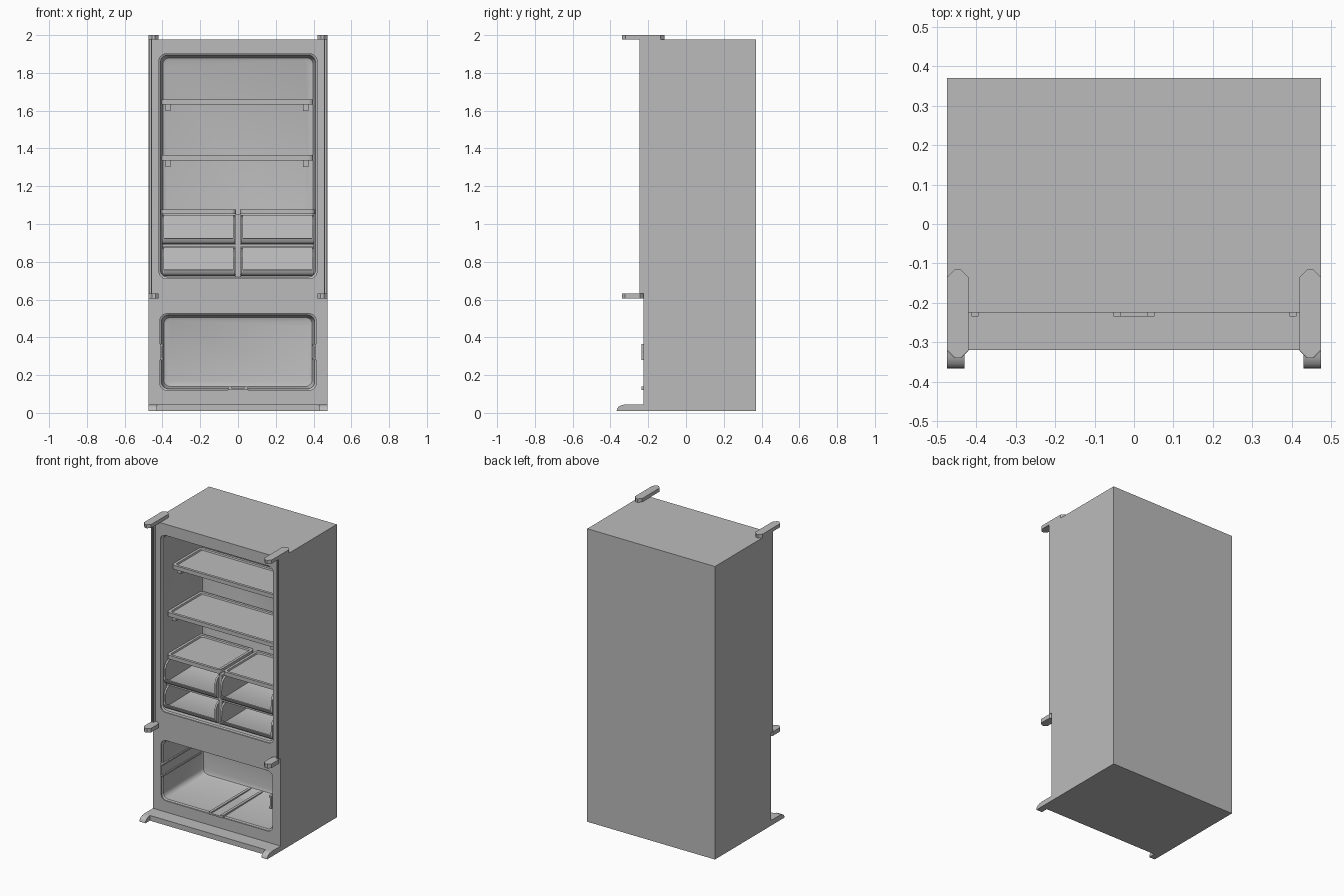
import bpy, bmesh, math
from mathutils import Vector

if "Cube" in bpy.data.objects:
    bpy.data.objects.remove(bpy.data.objects["Cube"])

grey = bpy.data.materials.new("light_grey")
grey.use_nodes = True
GREY = (0.5, 0.5, 0.5, 1)
grey.diffuse_color = GREY
grey.node_tree.nodes["Principled BSDF"].inputs["Base Color"].default_value = GREY


def finish(name, bm, smooth=False):
    bmesh.ops.recalc_face_normals(bm, faces=bm.faces)
    mesh = bpy.data.meshes.new(name)
    bm.to_mesh(mesh)
    bm.free()
    mesh.materials.append(grey)
    obj = bpy.data.objects.new(name, mesh)
    bpy.context.collection.objects.link(obj)
    if smooth:
        smooth_object(obj)
    return obj


def smooth_object(obj):
    bpy.ops.object.select_all(action='DESELECT')
    obj.select_set(True)
    bpy.context.view_layer.objects.active = obj
    bpy.ops.object.shade_smooth_by_angle(angle=math.radians(35))


def loft(name, rings, smooth=False):
    """Skin a stack of equal rings and cap both ends."""
    bm = bmesh.new()
    loops = [[bm.verts.new(p) for p in ring] for ring in rings]
    for a, b in zip(loops, loops[1:]):
        for i in range(len(a)):
            j = (i + 1) % len(a)
            bm.faces.new((a[i], a[j], b[j], b[i]))
    bm.faces.new(loops[0])
    bm.faces.new(loops[-1])
    return finish(name, bm, smooth)


def rounded(u0, u1, v0, v1, r, steps=6):
    """Points of a rounded rectangle in its own plane."""
    pts = []
    corners = ((u1 - r, v1 - r), (u0 + r, v1 - r), (u0 + r, v0 + r), (u1 - r, v0 + r))
    for k, (cu, cv) in enumerate(corners):
        for s in range(steps + 1):
            a = (k + s / steps) * math.pi / 2
            pts.append((cu + r * math.cos(a), cv + r * math.sin(a)))
    return pts


def box(name, x0, x1, y0, y1, z0, z1):
    flat = ((x0, y0), (x1, y0), (x1, y1), (x0, y1))
    return loft(name, [[(x, y, z) for x, y in flat] for z in (z0, z1)])


def side_profile(name, pts, x0, x1, smooth=False):
    """Extrude a y-z outline across x."""
    return loft(name, [[(x, y, z) for y, z in pts] for x in (x0, x1)], smooth)


def plate(name, x0, x1, y0, y1, z0, z1, r, steps):
    flat = rounded(x0, x1, y0, y1, r, steps)
    return loft(name, [[(x, y, z) for x, y in flat] for z in (z0, z1)])


def tray(name, x0, x1, y0, y1, z0, z1):
    """Shelf with a raised rim around a sunken pane."""
    rings = []
    for inset, z in ((0, z0), (0, z1), (.018, z1), (.021, z1 - .01)):
        flat = rounded(x0 + inset, x1 - inset, y0 + inset, y1 - inset, .025 - inset / 2, 4)
        rings.append([(x, y, z) for x, y in flat])
    return loft(name, rings)


# Cabinet with two hollow compartments
FRONT, BACK, CAVITY = -.225, .37, .2
cabinet = box("cabinet", -.474, .474, FRONT, BACK, .045, 1.976)
for half, low, high in ((.418, .712, 1.9), (.413, .12, .525)):
    rings = []
    for y, inset in ((FRONT - .02, 0), (FRONT + .008, 0), (FRONT + .014, .008),
                     (CAVITY - .02, .014), (CAVITY - .006, .02), (CAVITY, .034)):
        flat = rounded(-half + inset, half - inset, low + inset, high - inset, .036)
        rings.append([(x, y, z) for x, z in flat])
    cutter = loft("compartment_cutter", rings)
    cutter.hide_render = True
    cut = cabinet.modifiers.new("compartment", 'BOOLEAN')
    cut.operation = 'DIFFERENCE'
    cut.solver = 'EXACT'
    cut.object = cutter
    bpy.context.view_layer.objects.active = cabinet
    bpy.ops.object.modifier_apply(modifier=cut.name)
    bpy.data.objects.remove(cutter)
smooth_object(cabinet)

# Base plinth
box("base", -.474, .474, -.32, BACK, .01, .045)

# Shelves with brackets
for name, y0, top in (("top_shelf", -.125, 1.66), ("middle_shelf", -.18, 1.364)):
    tray(name, -.406, .398, y0, .19, top - .027, top)
    for side in (-1, 1):
        mid = side * .365 - .006
        box(name + "_bracket", mid - .014, mid + .014, y0 + .03, .19, top - .062, top - .027)

# Drawer housing divider
box("drawer_divider", -.012, .012, -.185, .19, .72, 1.052)
box("drawer_rail", -.4, .4, -.185, .19, .878, .892)

for side, label in ((1, "left"), (-1, "right")):
    # Drawer covers
    x0, x1 = sorted((side * .01, side * .407))
    tray(label + "_drawer_cover", x0, x1, -.18, .19, 1.052, 1.078)

    # Open bins: curved trough and rounded end panels
    for level, z, h in (("upper", .893, .155), ("lower", .726, .15)):
        trough = [(-.212, .03), (-.207, .014), (-.198, .004), (-.185, 0), (.165, 0), (.185, h),
                  (.175, h), (.15, .03), (.13, .018), (-.18, .014), (-.195, .02), (-.204, .032)]
        panel = [(-.13, h), (-.17, h - .006), (-.197, h - .024), (-.21, h - .05), (-.212, .03),
                 (-.207, .014), (-.198, .004), (-.185, 0), (.17, 0), (.17, h)]
        c = side * .209
        side_profile(f"{label}_{level}_bin", [(y, z + v) for y, v in trough], c - .188, c + .188, True)
        for end in (-1, 1):
            e = c + end * .188
            side_profile(f"{label}_{level}_bin_end", [(y, z + v) for y, v in panel], e - .006, e + .006)

    # Hinge plates with chamfered corners
    x0, x1 = sorted((side * .42, side * .474))
    plate(label + "_top_hinge", x0, x1, -.34, -.115, 1.976, 2.0, .02, 1)
    plate(label + "_middle_hinge", x0, x1, -.34, FRONT, .605, .633, .018, 1)

    # Ribbed mullion strip along the cabinet edge
    for a, b, depth in ((.456, .461, .02), (.461, .467, .01), (.467, .474, .02)):
        x0, x1 = sorted((side * a, side * b))
        box(label + "_edge_strip", x0, x1, FRONT - depth, FRONT, .633, 1.976)

    # Rounded front foot
    x0, x1 = sorted((side * .43, side * .474))
    foot = [(-.3, .045), (-.32, .045), (-.34, .041), (-.356, .034), (-.365, .022),
            (-.367, .01), (-.3, .01)]
    side_profile(label + "_foot", foot, x0, x1, True)

    # Freezer wall slide
    for z0, z1, reach in ((.28, .365, .403), (.28, .29, .394), (.355, .365, .394)):
        x0, x1 = sorted((side * reach, side * .412))
        box(label + "_wall_slide", x0, x1, -.235, .18, z0, z1)

    # Floor slide lip
    x0, x1 = sorted((side * .034, side * .052))
    box(label + "_floor_slide", x0, x1, -.235, .19, .122, .14)

# Floor slide web
box("floor_slide_web", -.04, .04, -.235, .19, .122, .132)
